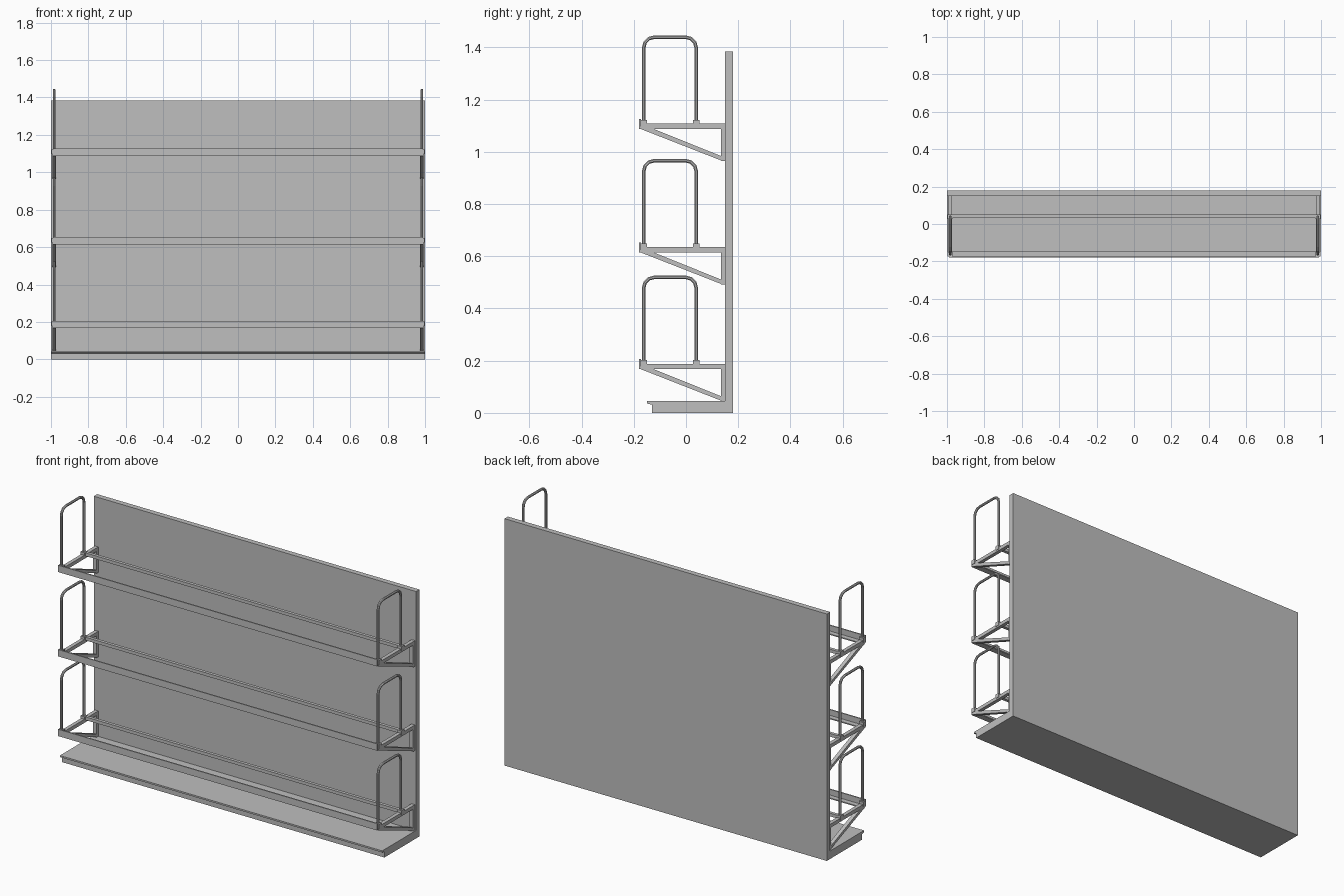
import bpy, bmesh, math
from mathutils import Vector

cube = bpy.data.objects.get("Cube")
if cube:
    bpy.data.objects.remove(cube, do_unlink=True)

grey = bpy.data.materials.new("light grey metal")
grey.use_nodes = True
grey.diffuse_color = (0.52, 0.52, 0.52, 1)
grey.node_tree.nodes["Principled BSDF"].inputs["Base Color"].default_value = grey.diffuse_color


def finish(name, bm):
    bmesh.ops.recalc_face_normals(bm, faces=bm.faces)
    mesh = bpy.data.meshes.new(name)
    bm.to_mesh(mesh)
    bm.free()
    mesh.materials.append(grey)
    obj = bpy.data.objects.new(name, mesh)
    bpy.context.collection.objects.link(obj)
    return obj


def extrude_x(name, profile, x0, x1):
    """Sweep a closed (y, z) outline from x0 to x1."""
    bm = bmesh.new()
    face = bm.faces.new([bm.verts.new((x0, y, z)) for y, z in profile])
    out = bmesh.ops.extrude_face_region(bm, geom=[face])
    moved = [v for v in out["geom"] if isinstance(v, bmesh.types.BMVert)]
    bmesh.ops.translate(bm, verts=moved, vec=(x1 - x0, 0, 0))
    return finish(name, bm)


def box(name, x0, x1, y0, y1, z0, z1):
    return extrude_x(name, [(y0, z0), (y1, z0), (y1, z1), (y0, z1)], x0, x1)


def hoop(name, x, y0, y1, z0, z1, corner, radius, sides=8):
    """Round-cornered upside-down U of tube, in the plane of x."""
    path = [(y0, z0)]
    for cy, start in ((y0 + corner, math.pi), (y1 - corner, math.pi / 2)):
        for i in range(4):
            a = start - i * math.pi / 6
            path.append((cy + corner * math.cos(a), z1 - corner + corner * math.sin(a)))
    path.append((y1, z0))
    pts = [Vector((x, y, z)) for y, z in path]
    bm = bmesh.new()
    rings = []
    for i, p in enumerate(pts):
        tangent = (pts[min(i + 1, len(pts) - 1)] - pts[max(i - 1, 0)]).normalized()
        side = Vector((1, 0, 0))
        normal = tangent.cross(side)
        rings.append([bm.verts.new(p + radius * (math.cos(a) * side + math.sin(a) * normal))
                      for a in ((k + 0.5) * math.tau / sides for k in range(sides))])
    for a, b in zip(rings, rings[1:]):
        for k in range(sides):
            n = (k + 1) % sides
            bm.faces.new((a[k], a[n], b[n], b[k]))
    bm.faces.new(rings[0])
    bm.faces.new(rings[-1])
    return finish(name, bm)


# Back panel and plinth with an overhanging lip
box("back_panel", -1, 1, 0.15, 0.18, 0, 1.385)
extrude_x("plinth", [(0.15, 0), (-0.13, 0), (-0.13, 0.031), (-0.15, 0.036),
                     (-0.15, 0.045), (0.15, 0.045)], -1, 1)

levels = {"lower": 0.188, "middle": 0.635, "upper": 1.108}
for level, top in levels.items():
    # Angle-section front rail with a raised edge
    low = top - 0.02
    extrude_x(level + "_front_rail",
              [(-0.18, low), (-0.145, low), (-0.145, low + 0.006),
               (-0.173, low + 0.006), (-0.173, top + 0.018), (-0.18, top + 0.018)], -0.99, 0.99)
    # Rear rail between the side hoops
    box(level + "_rear_rail", -0.98, 0.98, 0.033, 0.051, top - 0.006, top + 0.012)

    for side, s in (("left", 1), ("right", -1)):
        tag = level + "_" + side
        x0, x1 = sorted((s * 0.972, s * 0.993))
        # Triangular bracket: arm, wall upright, diagonal strut
        foot = top - 0.144
        box(tag + "_bracket_arm", x0, x1, -0.173, 0.15, low, top)
        box(tag + "_bracket_upright", x0, x1, 0.134, 0.15, foot, low)
        extrude_x(tag + "_bracket_strut",
                  [(-0.175, low), (-0.125, low), (0.134, foot + 0.02),
                   (0.134, foot + 0.003)], x0, x1)
        # Clamps holding the hoop feet
        c0, c1 = sorted((s * 0.97, s * 0.996))
        for place, y in (("front", -0.162), ("rear", 0.039)):
            box(tag + "_" + place + "_clamp", c0, c1, y - 0.0125, y + 0.0125,
                top - 0.011, top + 0.014)
        hoop(tag + "_hoop", s * 0.983, -0.162, 0.039, top, top + 0.331, 0.04, 0.0075)
